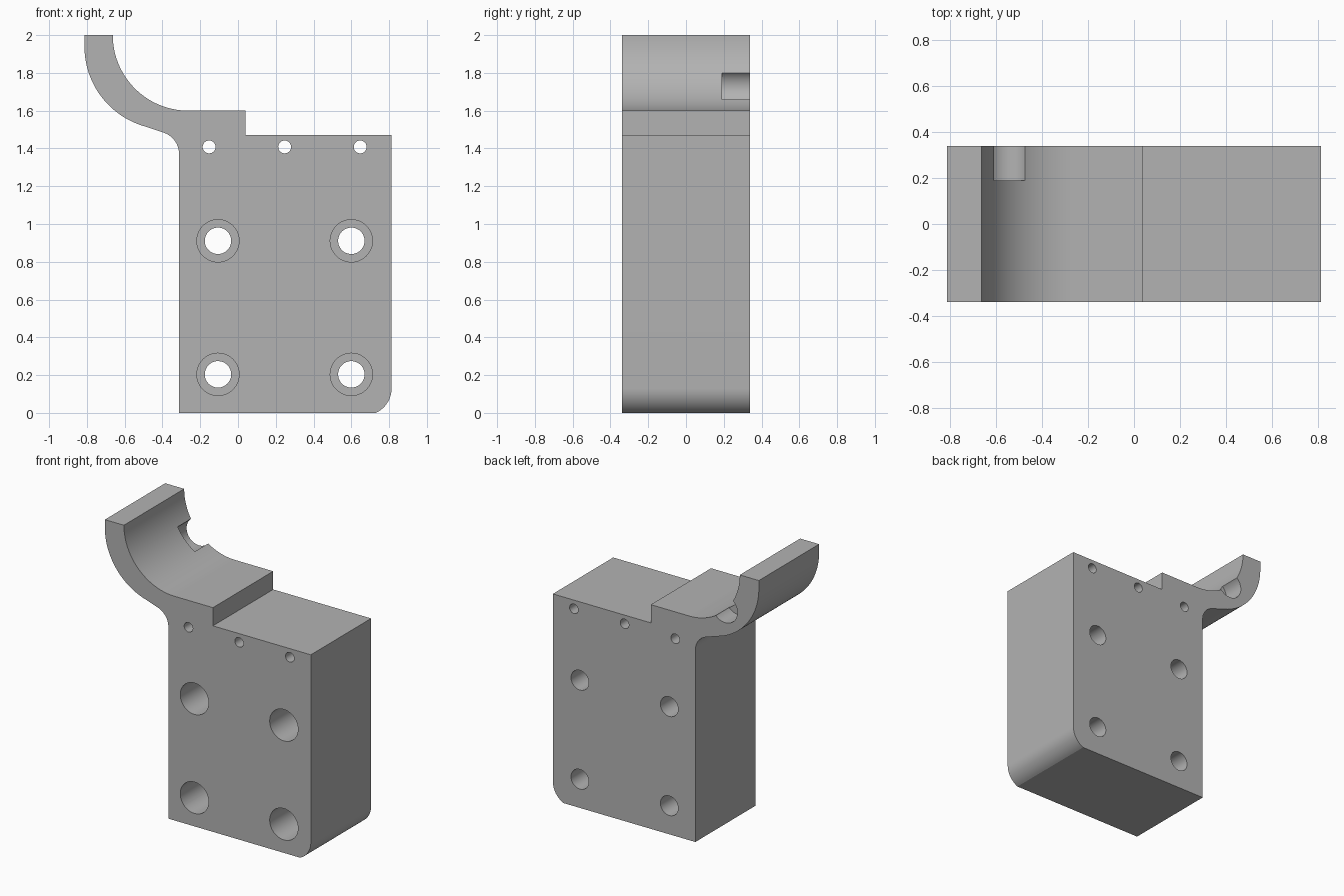
import bpy, bmesh
from math import cos, sin, radians, pi
from mathutils import Matrix

cube = bpy.data.objects.get("Cube")
if cube:
    bpy.data.objects.remove(cube, do_unlink=True)

HALF = 0.34  # half of the bracket's depth

grey = bpy.data.materials.new("plain grey")
grey.use_nodes = True
grey.diffuse_color = (0.45, 0.45, 0.45, 1)
grey.node_tree.nodes["Principled BSDF"].inputs["Base Color"].default_value = grey.diffuse_color


def arc(cx, cz, r, start, end, steps):
    angles = [radians(start + (end - start) * i / steps) for i in range(steps + 1)]
    return [(cx + r * cos(a), cz + r * sin(a)) for a in angles]


def make_object(name, bm):
    bmesh.ops.recalc_face_normals(bm, faces=bm.faces)
    mesh = bpy.data.meshes.new(name)
    bm.to_mesh(mesh)
    bm.free()
    mesh.materials.append(grey)
    obj = bpy.data.objects.new(name, mesh)
    bpy.context.collection.objects.link(obj)
    return obj


def cut_bore(target, x, z, radius, y0, y1):
    # Cylindrical hole running along the depth
    bm = bmesh.new()
    place = Matrix.Translation((x, (y0 + y1) / 2, z)) @ Matrix.Rotation(pi / 2, 4, "X")
    bmesh.ops.create_cone(bm, cap_ends=True, segments=48, radius1=radius,
                          radius2=radius, depth=y1 - y0, matrix=place)
    cutter = make_object("bore_cutter", bm)
    cutter.hide_render = True
    mod = target.modifiers.new("bore", "BOOLEAN")
    mod.operation = "DIFFERENCE"
    mod.solver = "EXACT"
    mod.object = cutter
    bpy.context.view_layer.objects.active = target
    bpy.ops.object.modifier_apply(modifier=mod.name)
    bpy.data.objects.remove(cutter, do_unlink=True)


# Side profile: block, stepped top, curved hook and blended underside
profile = [(-0.312, 0)]
profile += arc(0.67, 0.13, 0.143, -66, 0, 14)       # rounded lower corner
profile += [(0.813, 1.47), (0.04, 1.47), (0.04, 1.6)]
profile += arc(-0.263, 2.0, 0.4, 270, 180, 36)      # inside of the hook
profile += [(-0.813, 2.0)]
profile += arc(-0.373, 1.94, 0.44, 180, 255, 30)    # outside of the hook
profile += arc(-0.432, 1.37, 0.12, 75, 0, 14)       # fillet into the block

bm = bmesh.new()
face = bm.faces.new([bm.verts.new((x, -HALF, z)) for x, z in profile])
extruded = bmesh.ops.extrude_face_region(bm, geom=[face])["geom"]
bmesh.ops.translate(bm, vec=(0, 2 * HALF, 0),
                    verts=[v for v in extruded if isinstance(v, bmesh.types.BMVert)])
bracket = make_object("hook_bracket", bm)

# Counterbored mounting holes
for x in (-0.106, 0.6):
    for z in (0.204, 0.911):
        cut_bore(bracket, x, z, 0.07, -0.5, 0.5)
        cut_bore(bracket, x, z, 0.112, -0.5, 0.06)

# Small cross holes below the top
for x in (-0.153, 0.247, 0.647):
    cut_bore(bracket, x, 1.408, 0.034, -0.5, 0.5)

# Round pocket at the back of the hook
cut_bore(bracket, -0.546, 1.726, 0.098, 0.19, 0.5)

bpy.ops.object.select_all(action="DESELECT")
bracket.select_set(True)
bpy.context.view_layer.objects.active = bracket
bpy.ops.object.shade_smooth_by_angle(angle=radians(25))
